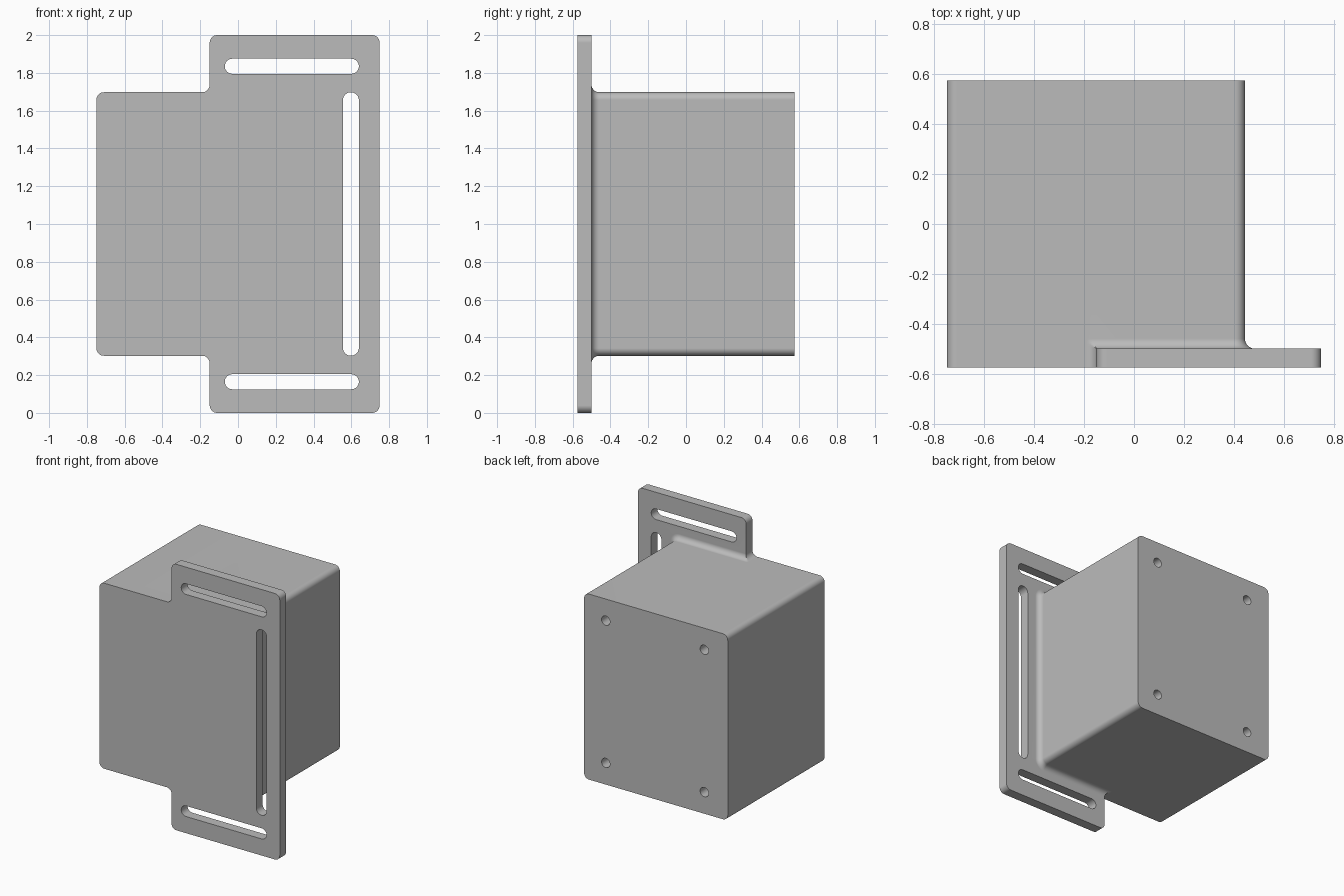
import bpy, bmesh
from math import sin, cos, pi, radians, sqrt

cube = bpy.data.objects.get("Cube")
if cube:
    bpy.data.objects.remove(cube, do_unlink=True)

R = 0.04                                  # radius of all rounds and fillets
SEG = 8
FRONT, PLATE_BACK, BACK = -0.575, -0.5, 0.575
LEFT, BOX_RIGHT, BOX_HALF = -0.75, 0.445, 0.6975
PLATE_LEFT, PLATE_RIGHT, PLATE_HALF = -0.15, 0.75, 1.0
STEPS = [R * (1 - sin(pi / 2 * i / SEG)) for i in range(SEG + 1)]

bm = bmesh.new()


def arc(cx, cz, r, start, end, n=SEG):
    angles = [radians(start + (end - start) * i / n) for i in range(n + 1)]
    return [(cx + r * cos(a), cz + r * sin(a)) for a in angles]


def rise(d):
    """Height of a concave fillet at distance d from its wall."""
    return R - sqrt(max(0, R * R - (R - d) ** 2))


def mirrored(half):
    return half + [(x, -z) for x, z in reversed(half)]


def left_half(t):
    """Rounded left corner, then the fillet up to the plate edge."""
    return (arc(LEFT + R, BOX_HALF - R, R, 180, 90)
            + [(PLATE_LEFT - s, BOX_HALF + rise(max(s, t))) for s in STEPS])


def box_outline(t):
    return mirrored(left_half(t)
                    + arc(BOX_RIGHT - R, BOX_HALF - R, R + rise(t), 90, 0))


def plate_outline():
    return mirrored(left_half(0)
                    + arc(PLATE_LEFT + R, PLATE_HALF - R, R, 180, 90)
                    + arc(PLATE_RIGHT - R, PLATE_HALF - R, R, 90, 0))


def ring(points, y):
    return [bm.verts.new((x, y, z + 1)) for x, z in points]


def loft(rings):
    for a, b in zip(rings, rings[1:]):
        for i in range(len(a)):
            j = (i + 1) % len(a)
            bm.faces.new((a[i], a[j], b[j], b[i]))


def slot(x0, x1, z0, z1):
    r = min(x1 - x0, z1 - z0) / 2
    if x1 - x0 > z1 - z0:
        pts = (arc(x1 - r, z0 + r, r, -90, 90, 12)
               + arc(x0 + r, z0 + r, r, 90, 270, 12))
    else:
        pts = (arc(x0 + r, z1 - r, r, 0, 180, 12)
               + arc(x0 + r, z0 + r, r, 180, 360, 12))
    loft([ring(pts, FRONT), ring(pts, PLATE_BACK)])


# Plate edge and its three slots
loft([ring(plate_outline(), y) for y in (FRONT, PLATE_BACK)])
slot(0.555, 0.64, -BOX_HALF, BOX_HALF)
slot(-0.07, 0.64, 0.795, 0.875)
slot(-0.07, 0.64, -0.875, -0.795)

# Box walls, flared into the plate by a fillet
layers = [ring(box_outline(t), PLATE_BACK + t) for t in reversed(STEPS)]
loft(layers + [ring(box_outline(R), BACK)])

# Blind screw holes in the back
for hx in (-0.555, 0.265):
    for hz in (-0.535, 0.535):
        circle = arc(hx, hz, 0.035, 0, 360, 24)[:-1]
        rings = [ring(circle, y) for y in (BACK, BACK - 0.2)]
        loft(rings)
        bm.faces.new(rings[1])

# Flat faces close every open rim, leaving the slots and holes free
bmesh.ops.remove_doubles(bm, verts=bm.verts[:], dist=1e-5)
for y in (FRONT, PLATE_BACK, BACK):
    rim = [e for e in bm.edges if e.is_boundary
           and all(abs(v.co.y - y) < 1e-4 for v in e.verts)]
    bmesh.ops.triangle_fill(bm, edges=rim, use_beauty=True, normal=(0, 1, 0))
bmesh.ops.recalc_face_normals(bm, faces=bm.faces[:])

mesh = bpy.data.meshes.new("mounting_box")
bm.to_mesh(mesh)
bm.free()
box = bpy.data.objects.new("mounting_box", mesh)
bpy.context.collection.objects.link(box)

# Plain grey
grey = bpy.data.materials.new("plain_grey")
grey.use_nodes = True
colour = (0.5, 0.5, 0.5, 1)
grey.diffuse_color = colour
grey.node_tree.nodes["Principled BSDF"].inputs["Base Color"].default_value = colour
mesh.materials.append(grey)

# Smooth rounds with crisp edges and flat sides
bpy.ops.object.select_all(action='DESELECT')
box.select_set(True)
bpy.context.view_layer.objects.active = box
bpy.ops.object.shade_smooth_by_angle(angle=radians(30))
weighted = box.modifiers.new("flat_sides", 'WEIGHTED_NORMAL')
weighted.keep_sharp = True
